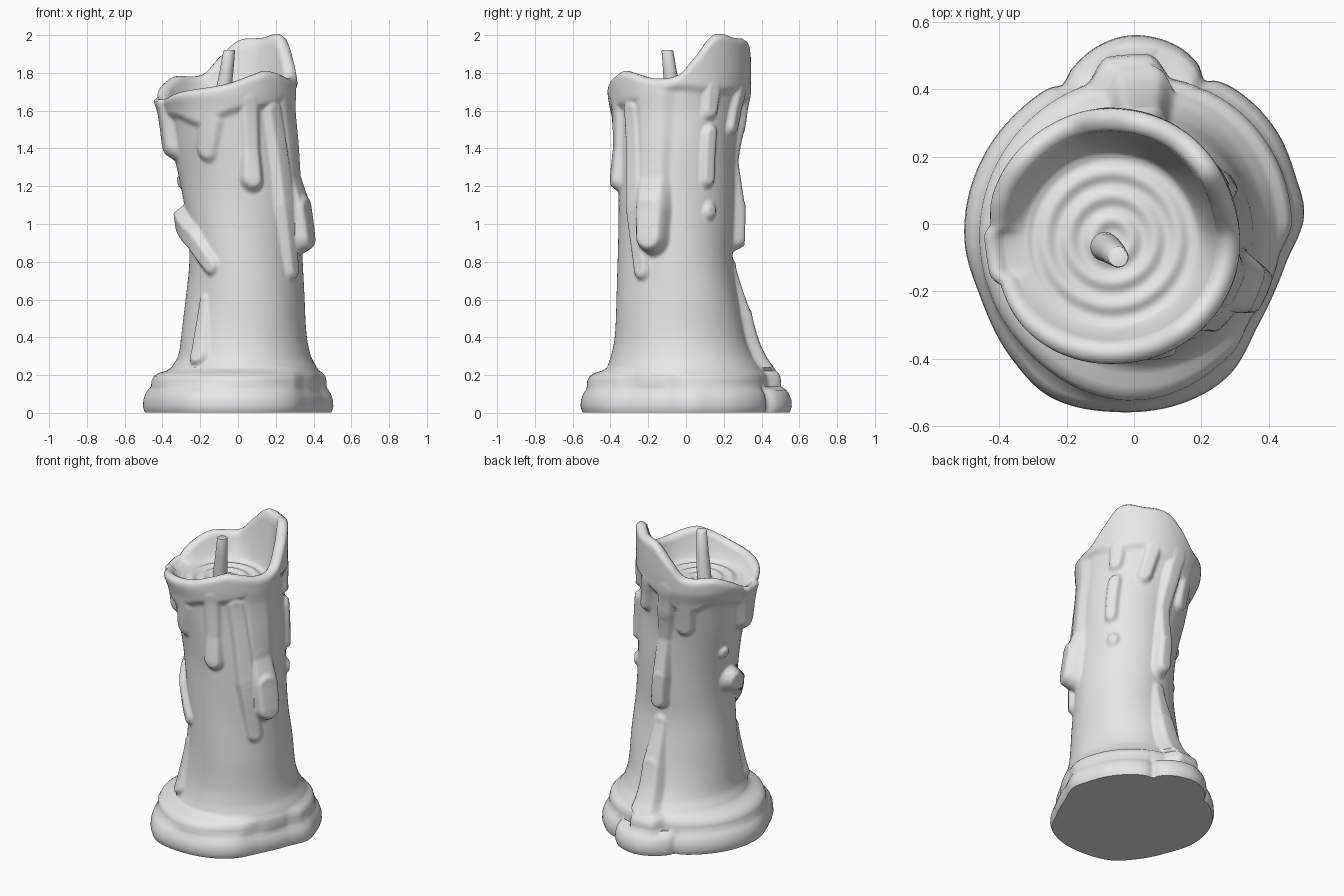
import bpy, bmesh
from math import sin, cos, radians, sqrt, pi
from mathutils import Vector

cube = bpy.data.objects.get("Cube")
if cube:
    bpy.data.objects.remove(cube, do_unlink=True)

SEGMENTS = 224
BODY_ROWS = 130

wax = bpy.data.materials.new("pale_grey_wax")
wax.use_nodes = True
wax.diffuse_color = (0.8, 0.8, 0.8, 1)
wax.node_tree.nodes["Principled BSDF"].inputs["Base Color"].default_value = (0.8, 0.8, 0.8, 1)


def smooth(t):
    t = min(max(t, 0), 1)
    return t * t * (3 - 2 * t)


def spline(keys, t):
    """Hermite interpolation of (position, value...) rows."""
    t = min(max(t, keys[0][0]), keys[-1][0])
    i = 0
    while i < len(keys) - 2 and keys[i + 1][0] < t:
        i += 1

    def slope(k, c):
        a, b = keys[max(k - 1, 0)], keys[min(k + 1, len(keys) - 1)]
        return (b[c] - a[c]) / (b[0] - a[0])

    a, b = keys[i], keys[i + 1]
    span = b[0] - a[0]
    u = (t - a[0]) / span
    s = smooth(u)
    return [a[c] * (1 - s) + b[c] * s
            + span * u * (1 - u) * ((1 - u) * slope(i, c) - u * slope(i + 1, c))
            for c in range(1, len(a))]


def around(keys, degrees):
    """Periodic version of spline for angles."""
    before = (keys[-1][0] - 360, keys[-1][1])
    after = [(a + 360, v) for a, v in keys[:2]]
    return spline([before] + keys + after, degrees % 360)[0]


def skin(name, rings):
    """Bridge a list of equal rings and cap both ends."""
    bm = bmesh.new()
    loops = [[bm.verts.new(p) for p in ring] for ring in rings]
    n = len(loops[0])
    for low, high in zip(loops, loops[1:]):
        for i in range(n):
            j = (i + 1) % n
            bm.faces.new((low[i], low[j], high[j], high[i]))
    bm.faces.new(loops[0][::-1])
    bm.faces.new(loops[-1])
    bmesh.ops.recalc_face_normals(bm, faces=bm.faces[:])
    mesh = bpy.data.meshes.new(name)
    bm.to_mesh(mesh)
    bm.free()
    mesh.materials.append(wax)
    obj = bpy.data.objects.new(name, mesh)
    bpy.context.collection.objects.link(obj)
    bpy.ops.object.select_all(action='DESELECT')
    bpy.context.view_layer.objects.active = obj
    obj.select_set(True)
    bpy.ops.object.shade_smooth_by_angle(angle=radians(55))
    return obj


# Puddle outline and the upper base tier: angle, radius
puddle = [(3, .505), (17, .5), (33, .505), (53, .5), (60, .49), (64, .475), (68, .51), (77, .545),
          (90, .56), (101, .54), (112, .495), (117, .465), (122, .475), (138, .48), (156, .49),
          (186, .505), (206, .505), (228, .54), (244, .57), (265, .56), (286, .55), (302, .53),
          (321, .475), (345, .465)]
tier = [(0, .46), (45, .45), (90, .43), (135, .43), (180, .45), (225, .48), (270, .515), (315, .465)]

# Leaning shaft: height, centre x, centre y, radius x, radius y
shaft = [(.24, .03, -.01, .385, .41), (.3, .033, -.02, .352, .38), (.4, .033, -.03, .333, .35),
         (.6, .04, -.043, .315, .323), (.8, .04, -.055, .3, .305), (1, .03, -.055, .3, .305),
         (1.2, .01, -.052, .31, .307), (1.4, -.018, -.05, .328, .315),
         (1.6, -.048, -.043, .338, .338), (1.7, -.065, -.04, .358, .356), (2, -.07, -.035, .355, .355)]

# Rim height and lower edge of the melted collar by angle
rim = [(0, 1.79), (14, 1.88), (32, 2), (55, 1.985), (78, 1.97), (95, 1.88), (110, 1.79),
       (140, 1.78), (160, 1.73), (178, 1.67), (198, 1.66), (230, 1.7), (270, 1.74),
       (295, 1.79), (308, 1.81), (340, 1.77)]
collar = [(0, 1.72), (30, 1.7), (60, 1.7), (90, 1.62), (115, 1.54), (140, 1.6), (185, 1.55),
          (215, 1.57), (245, 1.52), (262, 1.57), (275, 1.6), (300, 1.62), (330, 1.66)]

# Drips: path points of angle, height, half width, thickness
drips = {
    "front": [(-70, 1.65, .055, .025), (-75, 1.4, .05, .025), (-78, 1.24, .065, .045)],
    "front_short": [(-108, 1.55, .065, .022), (-117, 1.39, .06, .026)],
    "sheet": [(-24, 1.7, .11, .022), (-25, 1.25, .1, .03), (-23, 1.08, .1, .075), (-23, .93, .09, .088)],
    "sheet_tail": [(-46, 1.6, .06, .025), (-43, 1.1, .07, .04), (-36, .76, .055, .03)],
    "side": [(30, 1.72, .05, .025), (30, 1.6, .045, .03)],
    "side_blob": [(32, 1.48, .045, .03), (32, 1.24, .045, .03)],
    "side_drop": [(36, 1.07, .045, .022)],
    "back_short": [(65, 1.7, .05, .025), (62, 1.52, .05, .03)],
    "back_long": [(92, 1.7, .06, .025), (92, 1.52, .06, .035), (92, 1.33, .05, .02),
                  (95, 1.08, .06, .06), (95, .92, .06, .062)],
    "back_second": [(113, 1.65, .06, .022), (115, 1.43, .055, .028)],
    "left": [(188, 1.64, .1, .045), (190, 1.42, .08, .055)],
    "left_drop": [(165, 1.22, .04, .022)],
    "left_blob": [(181, 1.01, .08, .065), (209, .92, .07, .045), (233, .78, .05, .028)],
    "front_low": [(225, .6, .03, .012), (228, .31, .055, .035)],
    "back_foot": [(95, .76, .05, .015), (92, .5, .075, .055), (92, .2, .085, .065)],
}


def drip_thickness(degrees, z):
    """Thickest melted wax at a point of the shaft."""
    best = .022 * smooth((z - around(collar, degrees)) / .05 + .5)
    for path in drips.values():
        if z > path[0][1] + .15 or z < path[-1][1] - .15:
            continue
        for a, b in zip(path, path[1:] or path):
            # Unroll around the start of each stretch, so it never wraps
            offset = (a[0] - degrees + 180) % 360 - 180
            p = complex(radians(offset) * .35, a[1] - z)
            line = complex(radians(b[0] - a[0]) * .35, b[1] - a[1])
            t = 0
            if abs(line) > 0:
                t = min(max(-(p * line.conjugate()).real / abs(line) ** 2, 0), 1)
            width, depth = [a[c] * (1 - t) + b[c] * t for c in (2, 3)]
            edge = 1 - abs(p + line * t) / (width * 1.25)
            best = max(best, depth * smooth(edge / .6))
    return best


def shaft_point(degrees, z, inset=0.0):
    cx, cy, rx, ry = spline(shaft, z)
    grow = drip_thickness(degrees, z) - inset + .003 * sin(radians(3 * degrees) + 9 * z)
    a = radians(degrees)
    return Vector((cx + (rx + grow) * cos(a), cy + (ry + grow) * sin(a), z))


def candle_column(degrees):
    """One vertical strip: base, shaft, rounded rim, then the melted pool."""
    a = radians(degrees)
    out = Vector((cos(a), sin(a), 0))
    foot, step = around(puddle, degrees), around(tier, degrees)
    neck = shaft_point(degrees, .24).xy.length
    strip = []
    # Lower puddle
    for z, r in ((.003, .98), (.015, .99), (.035, 1), (.07, .995), (.1, .975), (.12, .95)):
        strip.append(out * foot * r + Vector((0, 0, z)))
    # Upper tier, closing in to the neck of the shaft
    shoulder = max(min(step * 1.02, foot * .94) + drip_thickness(degrees, .19), neck + .02)
    for z, f in ((.14, 0), (.17, .02), (.195, .14), (.212, .4), (.223, .75)):
        strip.append(out * (shoulder + (neck - shoulder) * f) + Vector((0, 0, z)))
    top = around(rim, degrees)
    for k in range(BODY_ROWS + 1):
        z = .24 + (top - .24) * k / BODY_ROWS
        u = max(0, (z - top + .04) / .04)
        strip.append(shaft_point(degrees, z, .026 * (1 - sqrt(max(0, 1 - u * u)))))
    for inset, drop in ((.04, 0), (.054, .006), (.066, .018)):
        p = shaft_point(degrees, top, inset)
        strip.append(p - Vector((0, 0, drop)))
    # Inner wall sweeps down to the pool
    centre = Vector((-.065, -.045, 0))
    lip = strip[-1].copy()
    shore = centre + out * .25 + Vector((0, 0, 1.63))
    for k in range(1, 13):
        f = k / 12
        p = lip.lerp(shore, f)
        p.z = shore.z + (lip.z - shore.z) * (1 - f) ** 1.6
        strip.append(p)
    # Rippled pool
    for k in range(1, 31):
        r = .25 - .24 * k / 31
        z = 1.63 - .006 * sin(2 * pi * (.25 - r) / .07)
        strip.append(centre + out * r + Vector((0, 0, z)))
    return strip


columns = [candle_column(360 * i / SEGMENTS) for i in range(SEGMENTS)]
skin("candle_body", list(zip(*columns)))

# Wick
wick = [(1.58, -.092, -.065, .044), (1.7, -.078, -.072, .042), (1.8, -.062, -.084, .037),
        (1.915, -.047, -.098, .031), (1.92, -.046, -.099, .028)]
skin("wick", [[(x + r * cos(2 * pi * i / 24), y + r * sin(2 * pi * i / 24), z) for i in range(24)]
              for z, x, y, r in wick])
